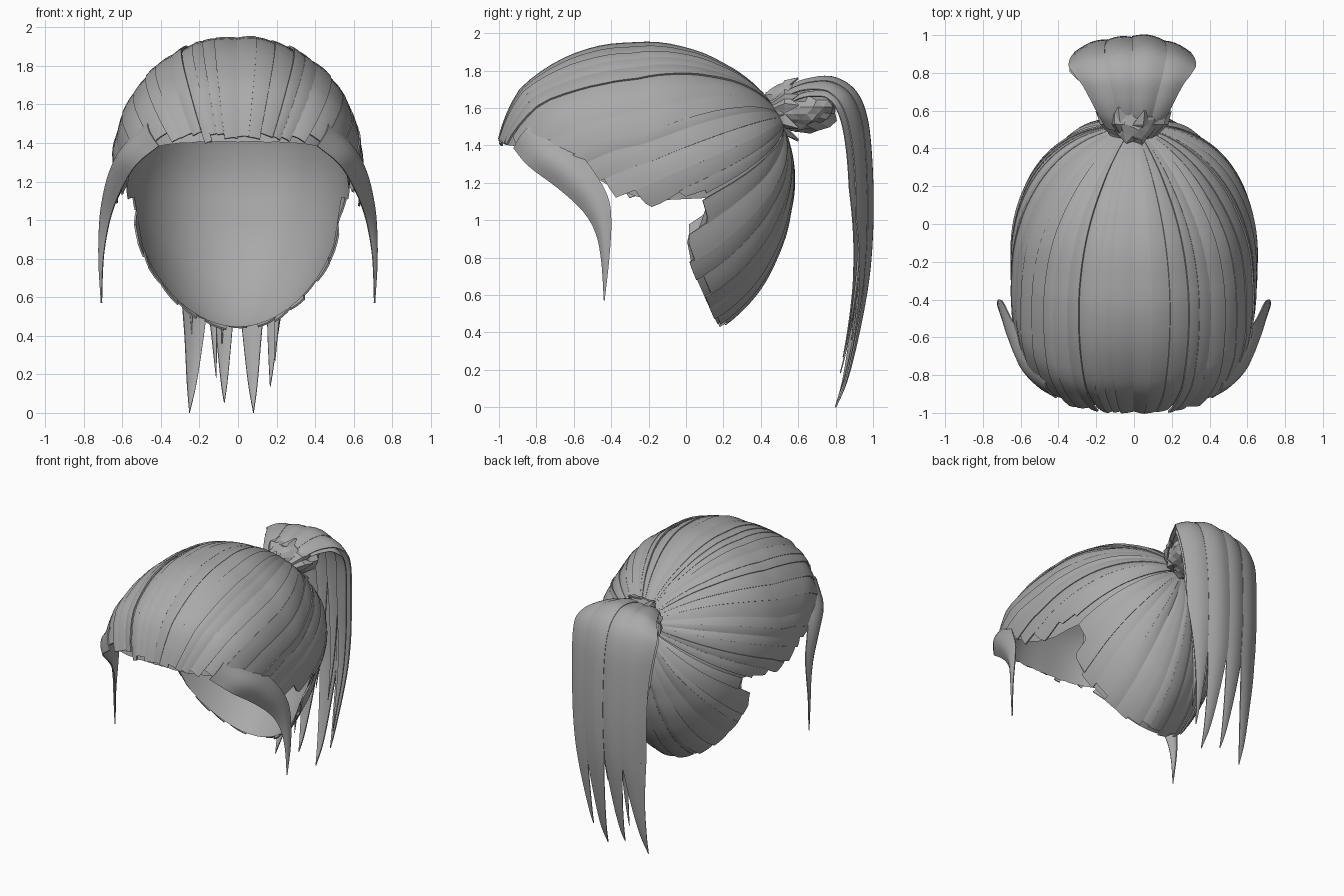
import bpy, bmesh, random
from math import sin, cos, atan2, radians, degrees, hypot, pi
from mathutils import Vector

random.seed(4)
if "Cube" in bpy.data.objects:
    bpy.data.objects.remove(bpy.data.objects["Cube"])

hair = bpy.data.materials.new("grey hair")
hair.use_nodes = True
hair.diffuse_color = (0.4, 0.4, 0.4, 1)
hair.node_tree.nodes["Principled BSDF"].inputs["Base Color"].default_value = hair.diffuse_color


def finish(name, bm, thickness=0.0, angle=30):
    """Turn a bmesh into a shaded object with optional thickness."""
    mesh = bpy.data.meshes.new(name)
    bm.to_mesh(mesh)
    bm.free()
    obj = bpy.data.objects.new(name, mesh)
    bpy.context.collection.objects.link(obj)
    mesh.materials.append(hair)
    bpy.ops.object.select_all(action='DESELECT')
    obj.select_set(True)
    bpy.context.view_layer.objects.active = obj
    if thickness:
        mod = obj.modifiers.new("thickness", 'SOLIDIFY')
        mod.thickness = thickness
        mod.offset = 0
        bpy.ops.object.modifier_apply(modifier=mod.name)
    if angle:
        bpy.ops.object.shade_smooth_by_angle(angle=radians(angle))


def sheet(bm, rows):
    """Skin a grid of points."""
    grid = [[bm.verts.new(p) for p in row] for row in rows]
    for a, b in zip(grid, grid[1:]):
        for j in range(len(a) - 1):
            bm.faces.new((a[j], a[j + 1], b[j + 1], b[j]))


def lerp(table, x):
    """Piecewise linear lookup of the values that follow each key."""
    if x <= table[0][0]:
        return table[0][1:]
    for a, b in zip(table, table[1:]):
        if x <= b[0]:
            f = (x - a[0]) / (b[0] - a[0])
            return [u + (v - u) * f for u, v in zip(a[1:], b[1:])]
    return table[-1][1:]


def spline(points, n):
    """Catmull-Rom samples along a list of points."""
    pts = [Vector(p) for p in points]
    pts = [2 * pts[0] - pts[1]] + pts + [2 * pts[-1] - pts[-2]]
    out = []
    for k in range(n + 1):
        s = k / n * (len(pts) - 3)
        i = min(int(s), len(pts) - 4)
        f = s - i
        a, b, c, d = pts[i:i + 4]
        out.append(0.5 * (2 * b + (c - a) * f + (2 * a - 5 * b + 4 * c - d) * f ** 2
                          + (3 * b - a - 3 * c + d) * f ** 3))
    return out


# Head form: side outline as angle, radius, roundness about a centre
CENTRE = Vector((0, -0.2, 1.25))
OUTLINE = [(-180, .8, 2.6), (-90, .92, 1.9), (-64, .92, 1.9), (-46, .87, 2.0), (-33, .83, 2.1),
           (-15, .795, 2.2), (0, .79, 2.2), (23, .775, 2.15), (37, .745, 2.1), (56, .712, 2.05),
           (74, .7, 2.1), (98, .705, 2.1), (118, .745, 2.2), (134, .783, 2.4), (147, .82, 2.7),
           (168, .82, 2.9), (180, .8, 2.8)]
HEM = [(-1, 1.42), (-.9, 1.4), (-.75, 1.36), (-.6, 1.3), (-.4, 1.18), (-.2, 1.1), (0, 1.11),
       (.1, 1.15), (.3, 1.28)]
KNOT = radians(22)
AXIS = Vector((0, cos(KNOT), sin(KNOT)))
UP = Vector((0, -sin(KNOT), cos(KNOT)))
CAP_LIMIT = 106
CAP_WIDTH, INNER_WIDTH = .65, .605


def scalp(phi, t, scale=1.0, width=CAP_WIDTH):
    """Point on the head, t degrees from the knot in direction phi."""
    p, t = radians(phi), radians(t)
    d = cos(t) * AXIS + sin(t) * (cos(p) * UP + Vector((sin(p), 0, 0)))
    a, m = atan2(d.z, d.y), hypot(d.y, d.z)
    radius, n = lerp(OUTLINE, degrees(a))
    k = scale * (abs(d.x) ** n + m ** n) ** (-1 / n)
    return CENTRE + Vector((width * d.x * k, radius * m * k * cos(a), radius * m * k * sin(a)))


def hair_end(phi):
    """How far from the knot the hair reaches in direction phi."""
    phi = abs((phi + 180) % 360 - 180)
    if phi > CAP_LIMIT:
        return lerp([(CAP_LIMIT, 72), (115, 76), (118, 86), (130, 88), (180, 87)], phi)[0]
    t = 55
    while t < 160:
        p = scalp(phi, t)
        if p.z < lerp(HEM, p.y)[0]:
            break
        t += 0.5
    return t


def strands(name, start, stop, count, scale, width):
    """Tilted strips of uneven width that fan out from the knot."""
    bm = bmesh.new()
    widths = [random.uniform(.6, 1.4) for _ in range(count)]
    left = start
    for w in widths:
        step = w * (stop - start) / sum(widths)
        edge = [hair_end(left + step * j / 4) for j in range(5)]
        change = random.uniform(-2.8, .8)
        lift, tilt = random.uniform(-.004, .004), random.choice((-1, 1)) * random.uniform(.006, .02)
        rows = []
        for r in range(29):
            f = r / 28
            row = []
            for j in range(5):
                u = j / 4
                # Mostly square ends that still lean with the hem
                end = edge[2] + (edge[j] - edge[2]) * .3 + change
                arch = .003 * sin(pi * u) + tilt * (u - .5) + lift
                row.append(scalp(left + step * (u * 1.06 - .03), 3 + (end - 3) * f,
                                 scale + arch * min(1, 3 * f), width))
            rows.append(row)
        sheet(bm, rows)
        left += step
    finish(name, bm, 0.01)


strands("cap_strands", -CAP_LIMIT, CAP_LIMIT, 30, 0.993, CAP_WIDTH)
strands("nape_strands", 108, 252, 17, 0.98, INNER_WIDTH)

# Smooth lining inside the hair
bm = bmesh.new()
ends = [(phi, hair_end(phi) + .3) for phi in range(0, 361, 4)]
sheet(bm, [[scalp(phi, 2 + (e - 2) * r / 32, 0.962, INNER_WIDTH) for phi, e in ends]
           for r in range(33)])
bmesh.ops.remove_doubles(bm, verts=bm.verts, dist=0.0005)
finish("inner_lining", bm, 0, 60)

# Curved lock at each temple
UPPER = [(.44, -.75, 1.55), (.58, -.6, 1.39), (.65, -.5, 1.27), (.69, -.42, 1.13),
         (.71, -.4, 1.0), (.72, -.41, .8), (.708, -.435, .57)]
LOWER = [(.41, -.92, 1.385), (.525, -.84, 1.29), (.6, -.68, 1.17), (.65, -.55, 1.05),
         (.68, -.48, .93), (.7, -.45, .78), (.707, -.436, .57)]
for side, label in ((1, "left"), (-1, "right")):
    bm = bmesh.new()
    rows = []
    for a, b in zip(spline(UPPER, 24), spline(LOWER, 24)):
        out = Vector((.8, -.4, .3)) * (a - b).length * .22
        row = [a.lerp(b, j / 6) + out * sin(pi * j / 6) for j in range(7)]
        rows.append([Vector((p.x * side, p.y, p.z)) for p in row])
    sheet(bm, rows)
    finish(label + "_temple_lock", bm, 0.008, 45)

# Ponytail: side path with half width as the first value
TAIL = [(.15, .5, 1.66), (.19, .57, 1.715), (.24, .67, 1.75), (.3, .79, 1.755), (.34, .9, 1.685),
        (.34, .96, 1.54), (.32, .985, 1.3), (.31, .99, 1.0), (.3, .97, .7), (.28, .92, .4),
        (.27, .86, .15), (.26, .8, 0)]


def tail_lock(bm, left, right, tip, cut, depth):
    """One tapering strip of the ponytail between two width fractions."""
    path = spline(TAIL, 60)
    last = 60 - cut
    rows = []
    for k in range(last + 1):
        p = path[k]
        tangent = path[min(k + 1, 60)] - path[max(k - 1, 0)]
        inward = Vector((0, tangent.z, -tangent.y)).normalized()
        taper = min(1, (last - k) / 17 + .01)
        row = []
        for j in range(7):
            u = left + (right - left) * j / 6
            u = tip + (u - tip) * taper
            x = u * p.x
            sink = .85 * x * x * taper + depth - .012 * sin(pi * j / 6) * taper
            row.append(Vector((x, p.y, p.z)) + inward * sink)
        rows.append(row)
    sheet(bm, rows)


bm = bmesh.new()
for lock in ((-1, -.45, -.97, 0, 0), (-.52, .02, -.27, 2, .008), (-.03, .5, .31, 0, 0),
             (.42, .95, .62, 5, .008)):
    tail_lock(bm, *lock)
finish("ponytail_locks", bm, 0.008, 40)

bm = bmesh.new()
for i in range(6):
    u = -.82 + i * .31
    tail_lock(bm, u - .17, u + .17, u + random.uniform(-.1, .1), random.randint(6, 14),
              random.uniform(.025, .05))
finish("ponytail_under_locks", bm, 0.006, 40)

# Crumpled knot gathering the ponytail
bm = bmesh.new()
bmesh.ops.create_icosphere(bm, subdivisions=3, radius=1)
for v in bm.verts:
    f = random.uniform(.82, 1.1)
    flare = .17 + .03 * v.co.y
    v.co = Vector((v.co.x * flare * f, .61 + v.co.y * .21 * f, 1.605 + v.co.z * .135 * f))
finish("hair_knot", bm, 0, 0)

# Loose pointed tufts around the knot
bm = bmesh.new()
for i in range(9):
    ang = i * 2 * pi / 9 + random.uniform(-.2, .2)
    out = Vector((cos(ang) * 1.2, 0, sin(ang)))
    across = Vector((-sin(ang), 0, cos(ang))) * .045
    base = Vector((0, .46, 1.58)) + out * .06
    mid = Vector((0, .53, 1.6)) + out * .12
    top = Vector((0, .6, 1.59)) + out * random.uniform(.14, .18)
    sheet(bm, [[base - across, base + out * .03, base + across],
               [mid - across, mid + out * .03, mid + across],
               [top - across * .1, top, top + across * .1]])
finish("knot_tufts", bm, 0.01, 0)
